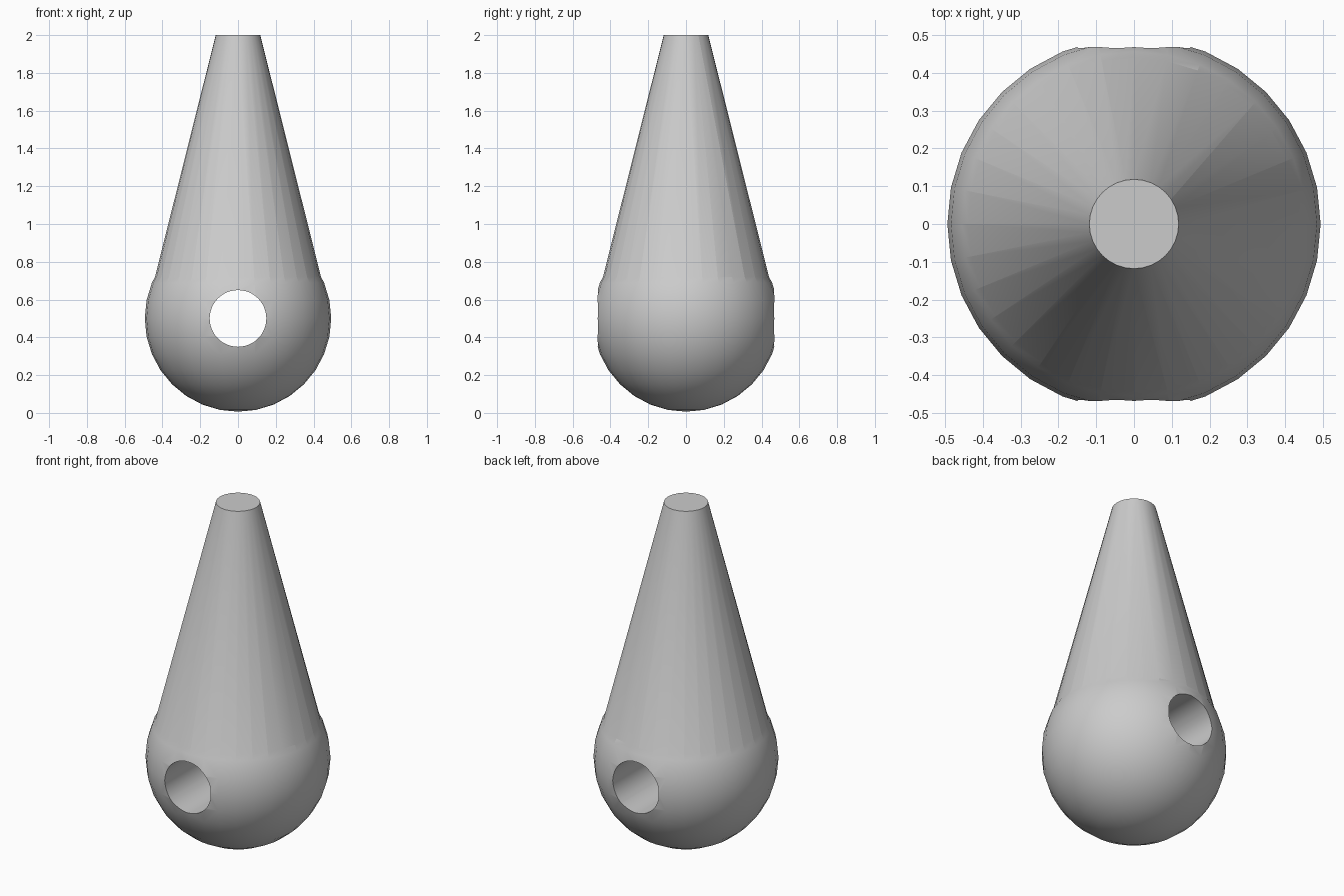
import bpy
import math

if "Cube" in bpy.data.objects:
    bpy.data.objects.remove(bpy.data.objects["Cube"])

grey = bpy.data.materials.new("plain grey")
grey.diffuse_color = (0.6, 0.6, 0.6, 1.0)
grey.use_nodes = True
grey.node_tree.nodes["Principled BSDF"].inputs["Base Color"].default_value = grey.diffuse_color

CENTRE_Z, BALL_R, HOLE_R = 0.5, 0.4935, 0.15
CONE_BASE_Z, CONE_TOP_Z = 0.6, 2.0


def apply_boolean(target, tool, operation):
    """Combine tool into target and remove the tool."""
    mod = target.modifiers.new(operation.lower(), 'BOOLEAN')
    mod.operation = operation
    mod.solver = 'EXACT'
    mod.object = tool
    bpy.context.view_layer.objects.active = target
    bpy.ops.object.modifier_apply(modifier=mod.name)
    bpy.data.objects.remove(tool, do_unlink=True)


# Rounded bottom
bpy.ops.mesh.primitive_uv_sphere_add(segments=32, ring_count=16, radius=BALL_R,
                                     location=(0, 0, CENTRE_Z))
body = bpy.context.object
body.name = "teardrop_body"
body.data.materials.append(grey)

# Tapered neck, starting inside the ball
bpy.ops.mesh.primitive_cone_add(vertices=32, radius1=0.4695, radius2=0.118,
                                depth=CONE_TOP_Z - CONE_BASE_Z,
                                location=(0, 0, (CONE_TOP_Z + CONE_BASE_Z) / 2),
                                rotation=(0, 0, 0))
neck = bpy.context.object
neck.name = "neck"
neck.data.materials.append(grey)
apply_boolean(body, neck, 'UNION')

# Round hole running front to back
bpy.ops.mesh.primitive_cylinder_add(vertices=48, radius=HOLE_R, depth=1.4,
                                    location=(0, 0, CENTRE_Z),
                                    rotation=(math.pi / 2, 0, 0))
hole = bpy.context.object
hole.name = "hole_cutter"
hole.hide_render = True
hole.data.materials.append(grey)
apply_boolean(body, hole, 'DIFFERENCE')

# Smooth surfaces, keeping the hole rim, neck seam and top rim sharp
bpy.ops.object.select_all(action='DESELECT')
body.select_set(True)
bpy.context.view_layer.objects.active = body
bpy.ops.object.shade_smooth_by_angle(angle=math.radians(15))
